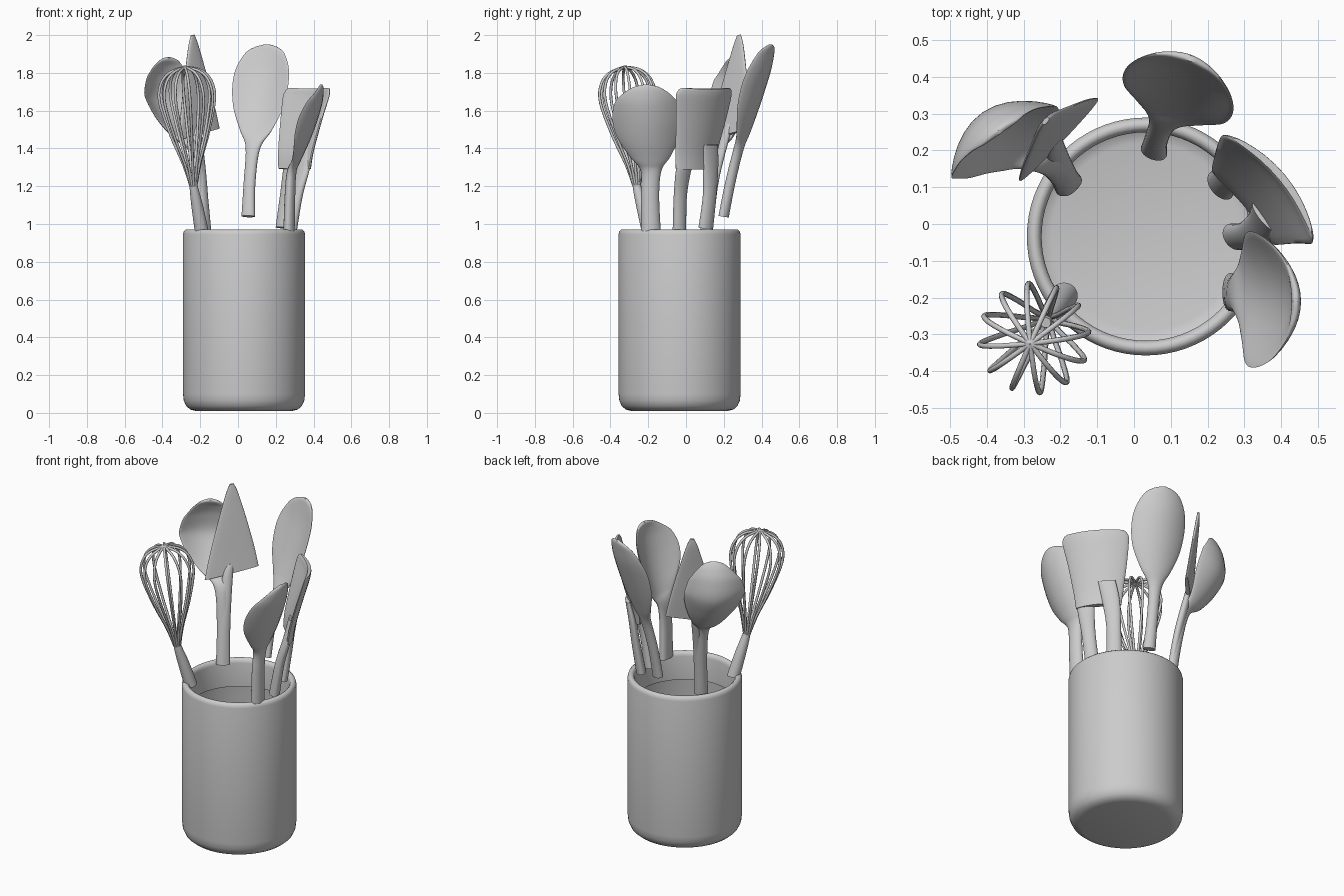
import bpy, bmesh, math
from mathutils import Vector

UP = Vector((0, 0, 1))


def smooth_rows(rows, steps=6):
    """Catmull-Rom interpolation of any-length tuples."""
    out = []
    for i in range(len(rows) - 1):
        a, b = rows[max(i - 1, 0)], rows[i]
        c, d = rows[i + 1], rows[min(i + 2, len(rows) - 1)]
        for k in range(steps):
            t = k / steps
            out.append([0.5 * (2 * q + (r - p) * t + (2 * p - 5 * q + 4 * r - s) * t * t
                               + (3 * q - p - 3 * r + s) * t ** 3)
                        for p, q, r, s in zip(a, b, c, d)])
    return out + [list(rows[-1])]


def finish(name, bm, angle):
    bmesh.ops.recalc_face_normals(bm, faces=bm.faces)
    mesh = bpy.data.meshes.new(name)
    bm.to_mesh(mesh)
    bm.free()
    ob = bpy.data.objects.new(name, mesh)
    bpy.context.collection.objects.link(ob)
    bpy.ops.object.select_all(action='DESELECT')
    ob.select_set(True)
    bpy.context.view_layer.objects.active = ob
    bpy.ops.object.shade_smooth_by_angle(angle=math.radians(angle))
    return ob


def loft(name, rows, side, cup=0.0, n=28, power=1.0):
    """Loft of flattened rings; rows are x, y, z, half width, half thickness."""
    side = Vector(side).normalized()
    rows = smooth_rows(rows)
    widest = max(r[3] for r in rows)
    bm = bmesh.new()
    rings = []
    for i, (x, y, z, w, th) in enumerate(rows):
        tan = Vector(rows[min(i + 1, len(rows) - 1)][:3]) - Vector(rows[max(i - 1, 0)][:3])
        nor = tan.cross(side).normalized()
        w, th = max(w, 0.004), max(th, 0.004)
        ring = []
        for k in range(n):
            a = 2 * math.pi * k / n
            c, s = math.cos(a), math.sin(a)
            v = math.copysign(abs(s) ** power, s)
            p = Vector((x, y, z)) + side * w * c + nor * (th * v + cup * (c * w / widest) ** 2)
            ring.append(bm.verts.new(p))
        rings.append(ring)
    for a, b in zip(rings, rings[1:]):
        for k in range(n):
            bm.faces.new((a[k], a[(k + 1) % n], b[(k + 1) % n], b[k]))
    bm.faces.new(rings[0])
    bm.faces.new(rings[-1])
    return finish(name, bm, 50)


# Crock: open shell with a rounded foot and a rolled lip
profile = [(0.0, 0.01), (0.255, 0.01), (0.285, 0.018), (0.306, 0.036), (0.319, 0.065),
           (0.323, 0.1), (0.323, 0.945), (0.319, 0.961), (0.309, 0.97), (0.297, 0.97),
           (0.287, 0.961), (0.283, 0.945), (0.283, 0.8)]
bm = bmesh.new()
pts = [bm.verts.new((0.032 + r, -0.034, z)) for r, z in profile]
edges = [bm.edges.new(e) for e in zip(pts, pts[1:])]
bmesh.ops.spin(bm, geom=pts + edges, cent=(0.032, -0.034, 0), axis=UP,
               angle=2 * math.pi, steps=72, use_merge=True)
bmesh.ops.remove_doubles(bm, verts=bm.verts, dist=0.0005)
finish("crock", bm, 50)

# Deep spoon at the right front
loft("right_spoon", [
    (0.27, -0.185, 0.95, 0.052, 0.03), (0.275, -0.19, 1.15, 0.048, 0.028),
    (0.285, -0.185, 1.28, 0.055, 0.025), (0.315, -0.19, 1.34, 0.105, 0.018),
    (0.36, -0.2, 1.43, 0.165, 0.015), (0.4, -0.205, 1.53, 0.185, 0.014),
    (0.43, -0.21, 1.63, 0.165, 0.014), (0.44, -0.21, 1.69, 0.12, 0.013),
    (0.44, -0.21, 1.725, 0.07, 0.012), (0.438, -0.21, 1.738, 0.012, 0.006)],
    (0, 1, 0), cup=0.085)

# Ladle-like spoon at the left back
loft("left_spoon", [
    (-0.18, 0.11, 0.96, 0.04, 0.028), (-0.2, 0.14, 1.2, 0.036, 0.026),
    (-0.235, 0.17, 1.4, 0.04, 0.025), (-0.29, 0.21, 1.455, 0.09, 0.018),
    (-0.355, 0.255, 1.55, 0.15, 0.015), (-0.4, 0.29, 1.66, 0.172, 0.014),
    (-0.4, 0.285, 1.77, 0.15, 0.014), (-0.385, 0.27, 1.835, 0.105, 0.013),
    (-0.37, 0.255, 1.87, 0.06, 0.012), (-0.365, 0.25, 1.882, 0.012, 0.006)],
    (-0.82, -0.57, 0), cup=0.085)

# Broad shallow spoon at the back
loft("back_spoon", [
    (0.055, 0.2, 1.04, 0.037, 0.026), (0.062, 0.235, 1.22, 0.032, 0.026),
    (0.08, 0.28, 1.4, 0.04, 0.024), (0.1, 0.315, 1.49, 0.09, 0.018),
    (0.12, 0.355, 1.6, 0.14, 0.015), (0.135, 0.395, 1.72, 0.158, 0.014),
    (0.145, 0.425, 1.82, 0.147, 0.014), (0.15, 0.442, 1.9, 0.11, 0.013),
    (0.152, 0.448, 1.935, 0.065, 0.012), (0.153, 0.45, 1.95, 0.015, 0.008)],
    (-0.93, 0.35, 0), cup=0.05)

# Wide turner with two prongs running down into the crock
loft("turner_blade", [
    (0.315, 0.06, 1.29, 0.13, 0.02), (0.325, 0.07, 1.38, 0.143, 0.02),
    (0.36, 0.1, 1.54, 0.17, 0.017), (0.392, 0.12, 1.66, 0.19, 0.014),
    (0.4, 0.125, 1.7, 0.182, 0.013), (0.402, 0.127, 1.715, 0.165, 0.01)],
    (-0.64, 0.77, 0), cup=0.045, power=0.7)
loft("turner_front_prong", [
    (0.275, -0.035, 0.95, 0.04, 0.03), (0.31, -0.03, 1.15, 0.04, 0.026),
    (0.345, -0.01, 1.3, 0.05, 0.022), (0.355, 0.02, 1.42, 0.05, 0.015)],
    (-0.64, 0.77, 0))
loft("turner_back_prong", [
    (0.235, 0.105, 0.98, 0.045, 0.028), (0.255, 0.125, 1.15, 0.042, 0.025),
    (0.278, 0.13, 1.3, 0.05, 0.022), (0.31, 0.13, 1.42, 0.05, 0.015)],
    (-0.64, 0.77, 0))

# Pointed triangular server
loft("server_blade", [
    (-0.205, 0.23, 1.475, 0.158, 0.012), (-0.214, 0.243, 1.6, 0.132, 0.012),
    (-0.226, 0.26, 1.78, 0.085, 0.011), (-0.237, 0.276, 1.94, 0.037, 0.01),
    (-0.24, 0.28, 2.0, 0.012, 0.006)], (0.21, 0.22, 0.06), power=0.6)
loft("server_handle", [
    (-0.175, 0.105, 0.97, 0.036, 0.022), (-0.195, 0.15, 1.25, 0.033, 0.022),
    (-0.215, 0.205, 1.46, 0.03, 0.02), (-0.212, 0.228, 1.53, 0.02, 0.01)],
    (0.7, 0.7, 0))

# Balloon whisk: tapered handle and a cage of wires
loft("whisk_handle", [
    (-0.19, -0.195, 0.95, 0.037, 0.037), (-0.213, -0.228, 1.08, 0.032, 0.032),
    (-0.233, -0.258, 1.19, 0.023, 0.023), (-0.24, -0.268, 1.25, 0.014, 0.014)],
    (1, 0, 0))
base, top = Vector((-0.235, -0.26, 1.19)), Vector((-0.282, -0.325, 1.832))
axis = top - base
u = axis.cross(Vector((0, 1, 0))).normalized()
v = axis.cross(u).normalized()
cage = smooth_rows([(0, 0.012), (0.2, 0.045), (0.45, 0.102), (0.72, 0.147),
                    (0.87, 0.135), (0.96, 0.085), (1.0, 0.0)], 5)
curve = bpy.data.curves.new("whisk_wires", 'CURVE')
curve.dimensions = '3D'
curve.bevel_depth = 0.0075
curve.bevel_resolution = 2
for k in range(12):
    a = 2 * math.pi * (k + 0.2) / 12
    spline = curve.splines.new('POLY')
    spline.points.add(len(cage) - 1)
    for pt, (s, r) in zip(spline.points, cage):
        p = base + axis * s + (u * math.cos(a) + v * math.sin(a)) * r
        pt.co = (*p, 1)
    spline.use_smooth = True
bpy.context.collection.objects.link(bpy.data.objects.new("whisk_wires", curve))
